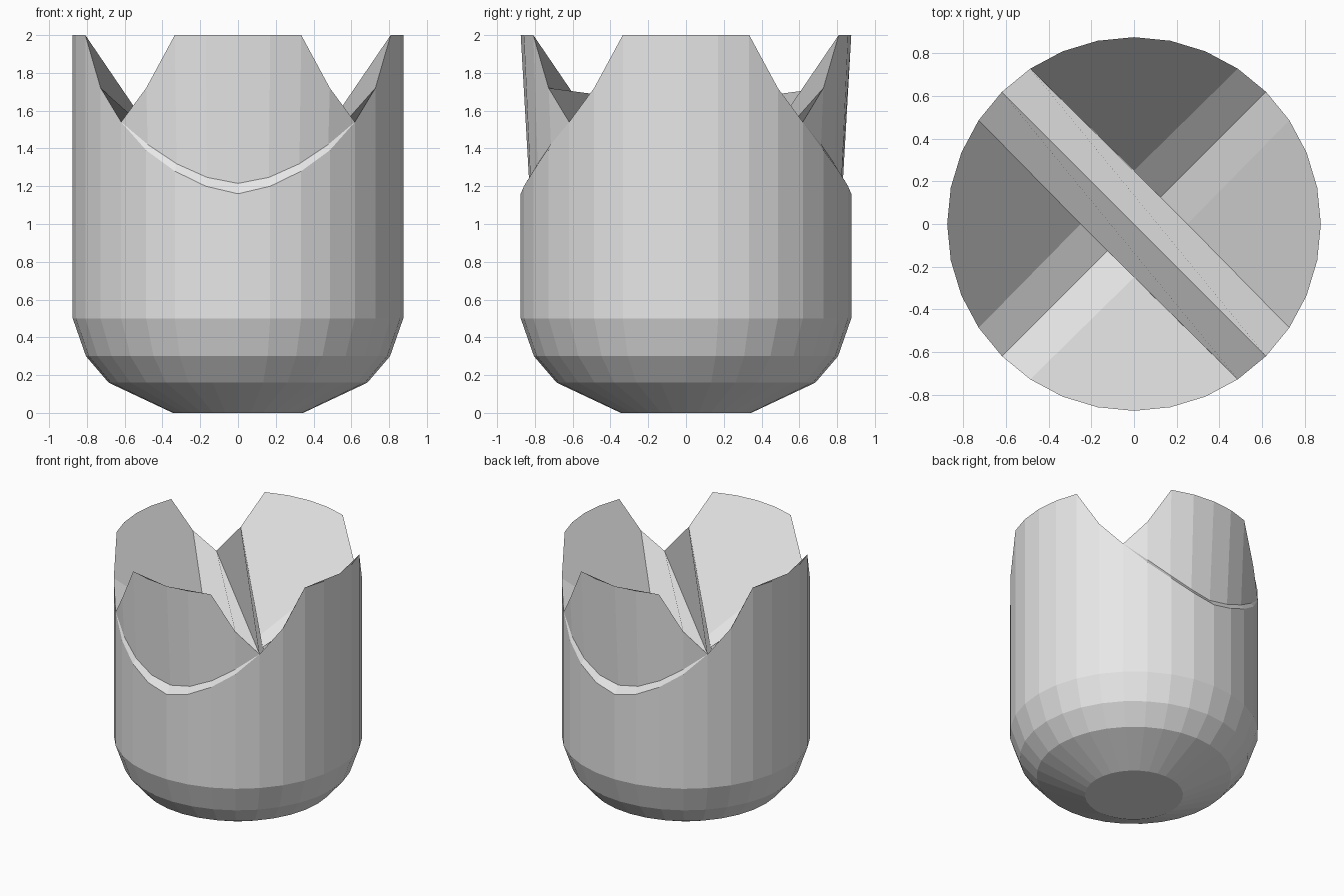
import bpy, bmesh
from math import cos, sin, pi

old = bpy.data.objects.get("Cube")
if old:
    bpy.data.objects.remove(old, do_unlink=True)

SIDES, RADIUS = 32, 0.875
bm = bmesh.new()


def point(i, r, z):
    a = 2 * pi * i / SIDES
    return bm.verts.new((r * cos(a), r * sin(a), z))


def face(*verts):
    unique = list(dict.fromkeys(verts))
    if len(unique) > 2:
        bm.faces.new(unique)


def offset(i):
    # steps from the middle of the nearest petal
    return min(i % 8, 8 - i % 8)


# Rounded base and straight lower wall
profile = [(0.345, 0), (0.685, 0.16), (0.805, 0.3), (RADIUS, 0.5)]
rings = [[point(i, r, z) for i in range(SIDES)] for r, z in profile]
bm.faces.new(rings[0])
for low, high in zip(rings, rings[1:]):
    for i in range(SIDES):
        j = (i + 1) % SIDES
        face(low[i], low[j], high[j], high[i])

# Notched rim
rim_heights = [2, 2, 2, 1.72, 1.54]
rim = [point(i, RADIUS, rim_heights[offset(i)]) for i in range(SIDES)]

# Outer wall: plain on the sides, stepped under a curved ledge front and back
ledge_heights = [1.16, 1.2, 1.28, 1.39]
ledge, foot = list(rim), list(rim)
for centre in (8, 24):
    for i in range(centre - 3, centre + 4):
        k = offset(i)
        ledge[i] = point(i, RADIUS, ledge_heights[k])
        foot[i] = point(i, RADIUS - 0.045 + 0.01 * k, ledge_heights[k] + 0.055 - 0.008 * k)
for i in range(SIDES):
    j = (i + 1) % SIDES
    face(rings[-1][i], rings[-1][j], ledge[j], ledge[i])
    if ledge[i] is not rim[i] or ledge[j] is not rim[j]:
        face(ledge[i], ledge[j], foot[j], foot[i])
        face(foot[i], foot[j], rim[j], rim[i])

# Sloping inner face of each petal
DEPTH = 1.18
apex = {c: point(c, 0.25, DEPTH) for c in (0, 8, 16, 24)}
for c in apex:
    face(*[rim[(c + k) % SIDES] for k in range(-3, 4)], apex[c])

# Diagonal ridge and the two channels that run down to it
for notch in (4, 20):
    a, b = apex[notch - 4], apex[(notch + 4) % SIDES]
    mid = point(notch, 0.25 * cos(pi / 4), DEPTH)
    face(rim[notch - 1], rim[notch], mid, a)
    face(rim[notch], rim[notch + 1], b, mid)
    face(rim[(notch + 8) % SIDES], rim[(notch + 7) % SIDES], b, mid, a,
         rim[(notch - 7) % SIDES], rim[(notch - 8) % SIDES])

bmesh.ops.recalc_face_normals(bm, faces=bm.faces[:])
mesh = bpy.data.meshes.new("notched_cup")
bm.to_mesh(mesh)
bm.free()
cup = bpy.data.objects.new("notched_cup", mesh)
bpy.context.collection.objects.link(cup)

# Single plain colour
grey = bpy.data.materials.new("light_grey")
grey.use_nodes = True
colour = (0.8, 0.8, 0.8, 1)
grey.diffuse_color = colour
grey.node_tree.nodes["Principled BSDF"].inputs["Base Color"].default_value = colour
mesh.materials.append(grey)
